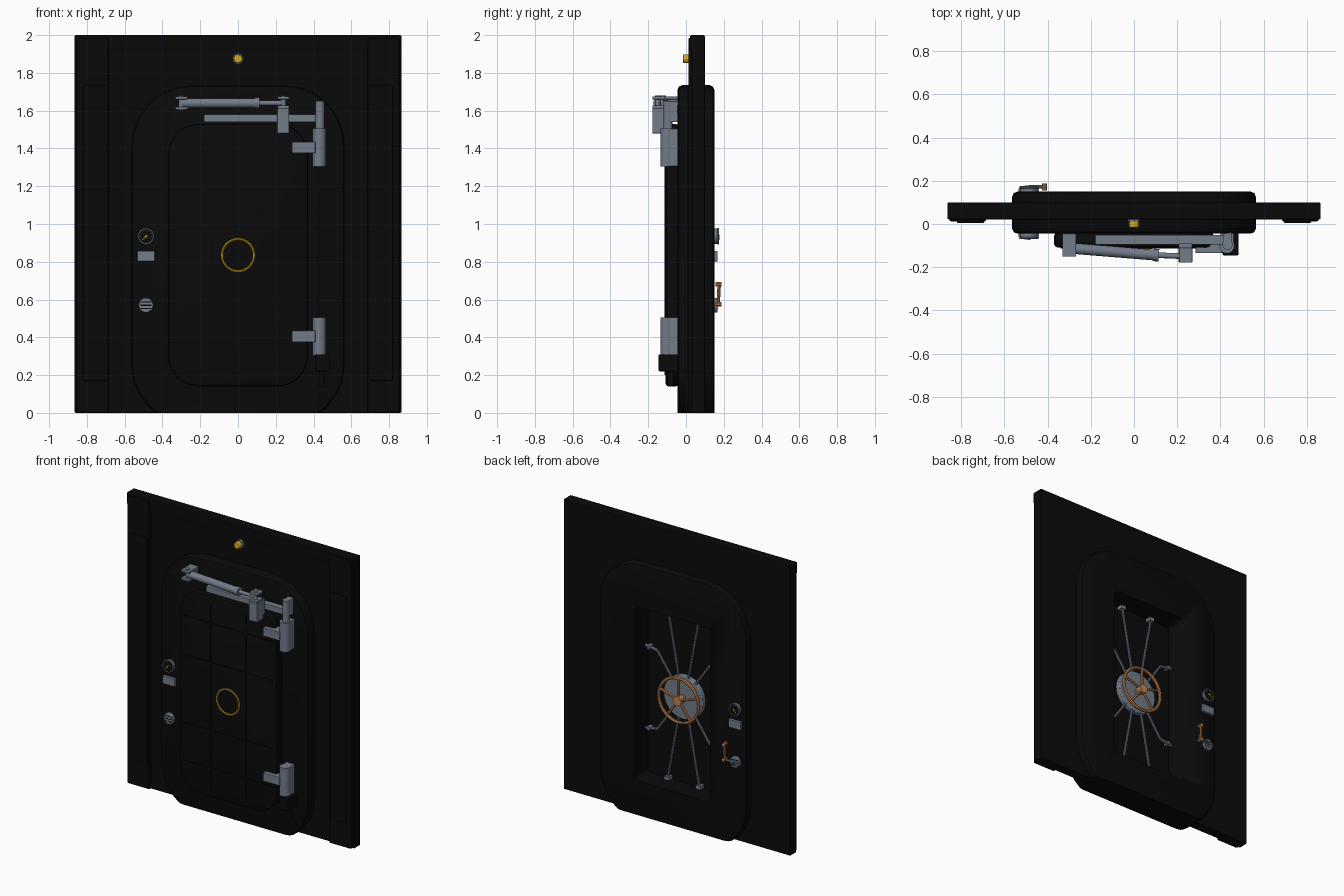
import bpy, bmesh, math
from mathutils import Vector

cube = bpy.data.objects.get("Cube")
if cube:
    bpy.data.objects.remove(cube)


def material(name, rgb):
    m = bpy.data.materials.new(name)
    m.use_nodes = True
    m.diffuse_color = (*rgb, 1)
    m.node_tree.nodes["Principled BSDF"].inputs["Base Color"].default_value = (*rgb, 1)
    return m


BLACK = material("black paint", (.003, .003, .003))
STEEL = material("grey steel", (.17, .2, .25))
YELLOW = material("yellow", (.7, .42, .01))
COPPER = material("copper", (.55, .22, .08))
WHITE = material("white", (.7, .7, .7))
MID = .835  # height of the door's centre


def finish(name, bm, mat, bevel=0, smooth=False):
    bmesh.ops.recalc_face_normals(bm, faces=bm.faces)
    me = bpy.data.meshes.new(name)
    bm.to_mesh(me)
    bm.free()
    me.materials.append(mat)
    ob = bpy.data.objects.new(name, me)
    bpy.context.collection.objects.link(ob)
    bpy.context.view_layer.objects.active = ob
    if bevel:
        mod = ob.modifiers.new("bevel", 'BEVEL')
        mod.width, mod.segments, mod.limit_method = bevel, 2, 'ANGLE'
    if smooth:
        bpy.ops.object.select_all(action='DESELECT')
        ob.select_set(True)
        bpy.ops.object.shade_smooth_by_angle(angle=math.radians(35))
    return ob


def box(name, x, y, z, mat, bevel=0):
    """Box given by its (low, high) range on each axis."""
    bm = bmesh.new()
    bmesh.ops.create_cube(bm, size=1)
    for v in bm.verts:
        v.co = [sum(r) / 2 + c * (r[1] - r[0]) for r, c in zip((x, y, z), v.co)]
    return finish(name, bm, mat, bevel)


def rod(name, a, b, r, mat, sides=16, bevel=0):
    """Cylinder from point a to point b."""
    a, b = Vector(a), Vector(b)
    bm = bmesh.new()
    bmesh.ops.create_cone(bm, cap_ends=True, segments=sides, radius1=r, radius2=r, depth=(b - a).length)
    bmesh.ops.transform(bm, matrix=(b - a).to_track_quat('Z', 'Y').to_matrix().to_4x4(), verts=bm.verts)
    bmesh.ops.translate(bm, vec=(a + b) / 2, verts=bm.verts)
    return finish(name, bm, mat, bevel, True)


def plate(name, hw, hh, r, y, mat, bevel=0, steps=6, floor=None):
    """Rounded rectangular slab around the door's centre, optionally cut at floor height."""
    bm = bmesh.new()
    pts = []
    for q, (sx, sz) in enumerate([(1, 1), (-1, 1), (-1, -1), (1, -1)]):
        for i in range(steps + 1):
            a = (q + i / steps) * math.pi / 2
            pts.append((sx * (hw - r) + r * math.cos(a), y[0], MID + sz * (hh - r) + r * math.sin(a)))
    face = bm.faces.new([bm.verts.new(p) for p in pts])
    new = bmesh.ops.extrude_face_region(bm, geom=[face])["geom"]
    bmesh.ops.translate(bm, vec=(0, y[1] - y[0], 0), verts=[g for g in new if isinstance(g, bmesh.types.BMVert)])
    if bevel:
        bmesh.ops.recalc_face_normals(bm, faces=bm.faces)
        rims = [e for e in bm.edges if abs(e.verts[0].co.y - e.verts[1].co.y) < 1e-5]
        bmesh.ops.bevel(bm, geom=rims, offset=bevel, segments=2, affect='EDGES', profile=.5)
    if floor is not None:
        bmesh.ops.bisect_plane(bm, geom=bm.verts[:] + bm.edges[:] + bm.faces[:],
                               plane_co=(0, 0, floor), plane_no=(0, 0, -1), clear_outer=True)
        bmesh.ops.holes_fill(bm, edges=[e for e in bm.edges if e.is_boundary])
    return finish(name, bm, mat, 0, True)


def ring(name, c, radius, tube, mat, n=40, m=8):
    """Torus facing along y."""
    bm = bmesh.new()
    g = []
    for i in range(n):
        a = i * math.tau / n
        row = []
        for j in range(m):
            b = j * math.tau / m
            d = radius + tube * math.cos(b)
            row.append(bm.verts.new((c[0] + d * math.cos(a), c[1] + tube * math.sin(b), c[2] + d * math.sin(a))))
        g.append(row)
    for i in range(n):
        for j in range(m):
            k, l = (i + 1) % n, (j + 1) % m
            bm.faces.new((g[i][j], g[k][j], g[k][l], g[i][l]))
    return finish(name, bm, mat, 0, True)


# Wall and door frame, both opened at the back for the lock recess
wall = box("wall", (-.865, .865), (.03, .1), (0, 2), BLACK, .006)
frame = plate("door_frame", .565, .9, .32, (-.045, .15), BLACK, .025, floor=0)
cutter = plate("recess_cutter", .29, .6, .03, (0, .4), BLACK, steps=3)
cutter.hide_render = True
for ob in (wall, frame):
    mod = ob.modifiers.new("recess", 'BOOLEAN')
    mod.object, mod.operation, mod.solver = cutter, 'DIFFERENCE', 'EXACT'
    bpy.context.view_layer.objects.active = ob
    for m in [m.name for m in ob.modifiers if m.type in {'BEVEL', 'BOOLEAN'}]:
        bpy.ops.object.modifier_apply(modifier=m)
bpy.data.objects.remove(cutter)

# Wall trim
box("top_strip", (-.865, .865), (.022, .04), (1.92, 2), BLACK, .006)
for s, side in ((1, "left"), (-1, "right")):
    box(side + "_pillar", sorted((s * .685, s * .855)), (.012, .05), (0, 1.985), BLACK, .008)
    box(side + "_pillar_panel", sorted((s * .695, s * .82)), (.004, .03), (.17, 1.735), BLACK, .005)

# Door leaf with ribs and a yellow ring
plate("door_leaf", .37, .695, .16, (-.108, -.04), BLACK, .015)
for x in (-.135, .135):
    box("upright_rib", (x - .006, x + .006), (-.113, -.1), (.2, 1.47), BLACK)
for z in (.34, .6, 1.07, 1.34):
    box("cross_rib", (-.34, .34), (-.114, -.1), (z - .006, z + .006), BLACK)
ring("yellow_ring", (0, -.109, MID), .085, .006, YELLOW)

# Hinges
for z in (.405, 1.405):
    rod("hinge_barrel", (.43, -.1, z - .1), (.43, -.1, z + .1), .036, STEEL)
    box("hinge_mount", (.4, .463), (-.1, -.04), (z - .1, z + .1), STEEL, .004)
    box("hinge_arm", (.285, .41), (-.135, -.06), (z - .03, z + .03), STEEL, .004)
rod("upper_pin", (.433, -.095, 1.5), (.433, -.095, 1.65), .024, STEEL)
box("upper_pin_mount", (.412, .455), (-.09, -.04), (1.54, 1.65), STEEL, .004)
box("hinge_foot", (.41, .485), (-.145, -.04), (.22, .31), BLACK, .006)
rod("foot_pin", (.445, -.08, .14), (.445, -.08, .23), .016, BLACK)

# Door closer
box("closer_bar", (-.18, .45), (-.095, -.05), (1.54, 1.58), STEEL, .003)
box("closer_mount", (-.31, -.275), (-.11, -.04), (1.61, 1.67), STEEL, .003)
for z in (1.605, 1.66):
    box("closer_lug", (-.332, -.268), (-.15, -.045), (z, z + .015), STEEL, .002)
rod("closer_pin", (-.3, -.12, 1.6), (-.3, -.12, 1.68), .014, STEEL)
rod("closer_cylinder", (-.3, -.112, 1.64), (.11, -.145, 1.64), .025, STEEL)
rod("closer_collar", (.09, -.143, 1.64), (.115, -.145, 1.64), .029, STEEL)
rod("closer_piston", (.1, -.144, 1.64), (.24, -.15, 1.64), .013, STEEL)
box("closer_arm", (.207, .27), (-.178, -.09), (1.48, 1.612), STEEL, .003)
for z in (1.612, 1.66):
    box("arm_lug", (.21, .27), (-.178, -.11), (z, z + .015), STEEL, .002)
rod("arm_pin", (.24, -.15, 1.6), (.24, -.15, 1.68), .014, STEEL)

# Warning lamp
rod("lamp_base", (0, .035, 1.875), (0, .012, 1.875), .03, STEEL, 8)
rod("lamp", (0, .02, 1.875), (0, -.016, 1.875), .024, YELLOW, 8, .004)

# Gauge, plaque and knob on the front and the back
X = -.487
for y, s in ((-.045, -1), (.15, 1)):
    rod("gauge_case", (X, y - s * .01, .935), (X, y + s * .02, .935), .04, STEEL, 24)
    rod("gauge_face", (X, y, .935), (X, y + s * .024, .935), .037, BLACK, 24)
    ring("gauge_rim", (X, y + s * .02, .935), .04, .005, STEEL, 24)
    rod("gauge_needle", (X - .018, y + s * .025, .917), (X + .008, y + s * .025, .943), .003, YELLOW, 6)
    rod("gauge_hub", (X, y + s * .02, .935), (X, y + s * .028, .935), .006, YELLOW, 8)
    for i in range(9):
        a = math.radians(-30 + i * 30)
        d = Vector((math.cos(a), 0, math.sin(a)))
        c = Vector((X, y + s * .024, .935))
        rod("gauge_tick", c + d * .027, c + d * .034, .0015, WHITE, 4)
    box("plaque", (X - .047, X + .047), sorted((y - s * .01, y + s * .018)), (.802, .857), STEEL, .003)
    rod("knob", (X, y - s * .01, .57), (X, y + s * .018, .57), .039, STEEL, 20, .004)
    for z in (.552, .57, .588):
        box("knob_groove", (X - .03, X + .03), sorted((y, y + s * .019)), (z - .003, z + .003), BLACK)

# Crank on the back
rod("crank_shaft", (X, .172, .57), (-.415, .172, .575), .008, STEEL, 8)
rod("crank_handle", (-.415, .17, .57), (-.415, .176, .685), .009, COPPER, 10)
for z in (.575, .68):
    rod("crank_end", (-.415, .155, z), (-.415, .187, z), .012, COPPER, 10)

# Locking rods
for sx in (1, -1):
    for sz in (1, -1):
        tip = (sx * .12, .025, MID + sz * .585)
        rod("long_rod", (sx * .03, .025, MID + sz * .1), tip, .009, STEEL, 8)
        box("long_rod_guide", (tip[0] - .018, tip[0] + .018), (0, .04), (tip[2] - .012, tip[2] + .012), STEEL)
        knee = (sx * .2, .025, MID + sz * .27)
        rod("side_rod", (sx * .06, .025, MID + sz * .07), knee, .009, STEEL, 8)
        rod("side_bolt", knee, (sx * .29, .025, MID + sz * .285), .011, STEEL, 8)
        box("side_bolt_guide", (sx * .26 - .01, sx * .26 + .01), (0, .04),
            (knee[2] - .012 + sz * .01, knee[2] + .012 + sz * .01), STEEL)

# Hub disc and handwheel
rod("hub_disc", (0, -.01, MID), (0, .035, MID), .15, STEEL, 32, .006)
rod("wheel_shaft", (0, .03, MID), (0, .085, MID), .022, STEEL)
rod("wheel_hub", (0, .06, MID), (0, .1, MID), .032, COPPER)
ring("wheel_rim", (0, .08, MID), .152, .011, COPPER)
for i in range(5):
    a = math.radians(90 + i * 72)
    rod("wheel_spoke", (0, .08, MID), (.15 * math.cos(a), .08, MID + .15 * math.sin(a)), .009, COPPER, 8)
